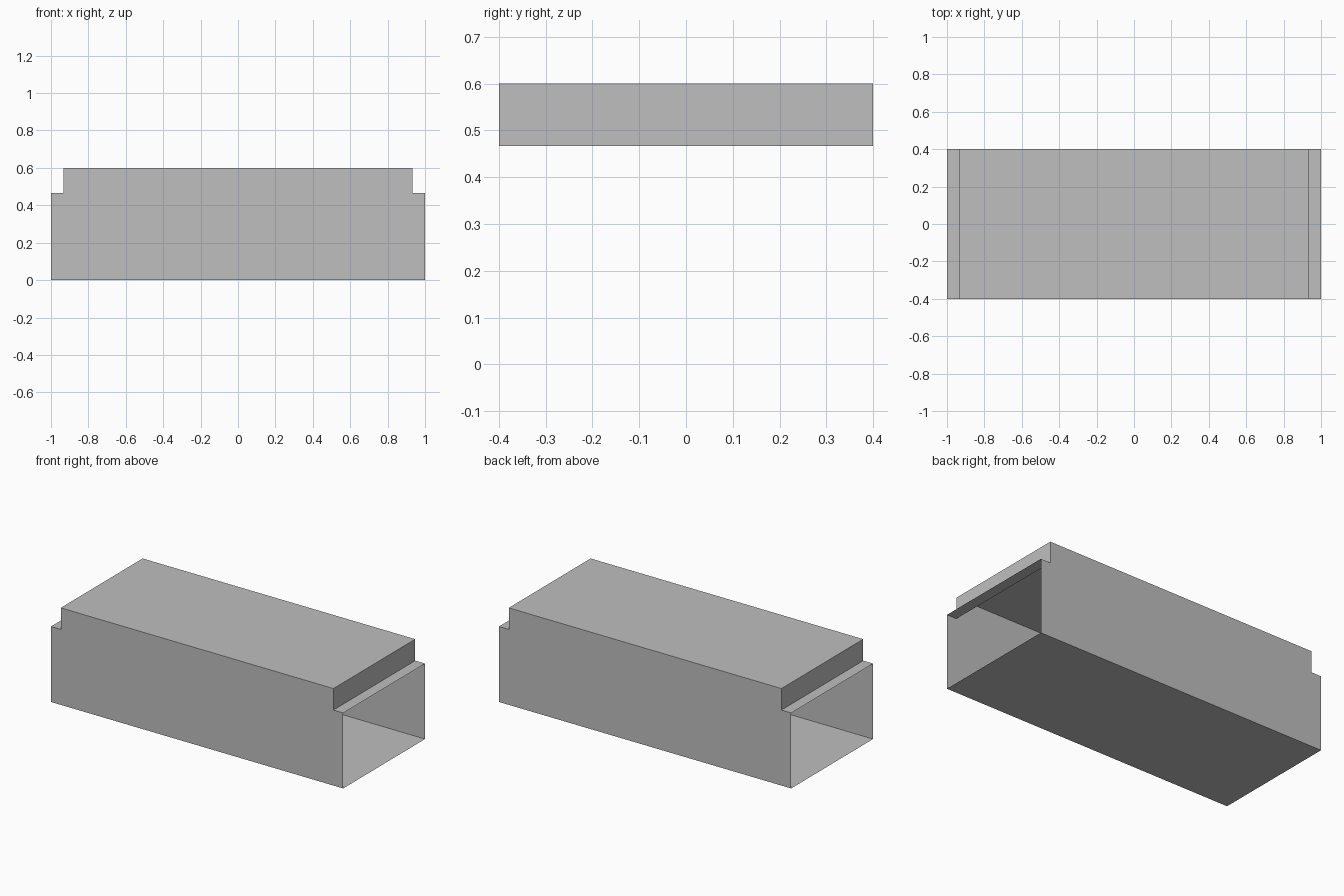
import bpy
import bmesh

cube = bpy.data.objects.get("Cube")
if cube:
    bpy.data.objects.remove(cube, do_unlink=True)

HALF_LENGTH, HALF_DEPTH = 1.0, 0.4
HEIGHT, LEDGE_Z, LEDGE_WIDTH = 0.6, 0.467, 0.067

grey = bpy.data.materials.new("plain grey")
grey.use_nodes = True
colour = (0.52, 0.52, 0.52, 1)
grey.diffuse_color = colour
grey.node_tree.nodes["Principled BSDF"].inputs["Base Color"].default_value = colour

# Stepped outline of the shell, counter-clockwise from the front
inner = HALF_LENGTH - LEDGE_WIDTH
right_side = [(HALF_LENGTH, 0), (HALF_LENGTH, LEDGE_Z), (inner, LEDGE_Z), (inner, HEIGHT)]
outline = right_side + [(-x, z) for x, z in reversed(right_side)]

bm = bmesh.new()
front = [bm.verts.new((x, -HALF_DEPTH, z)) for x, z in outline]
back = [bm.verts.new((x, HALF_DEPTH, z)) for x, z in outline]

# Front and back walls
bm.faces.new(front)
bm.faces.new(back[::-1])

# Floor, ledges, risers and roof; the ends below the ledges stay open
count = len(outline)
for i in range(count):
    j = (i + 1) % count
    open_end = abs(outline[i][0]) == HALF_LENGTH and outline[i][0] == outline[j][0]
    if not open_end:
        bm.faces.new((front[j], front[i], back[i], back[j]))

mesh = bpy.data.meshes.new("open_ended_shell")
bm.to_mesh(mesh)
bm.free()
mesh.materials.append(grey)
shell = bpy.data.objects.new("open_ended_shell", mesh)
bpy.context.collection.objects.link(shell)
